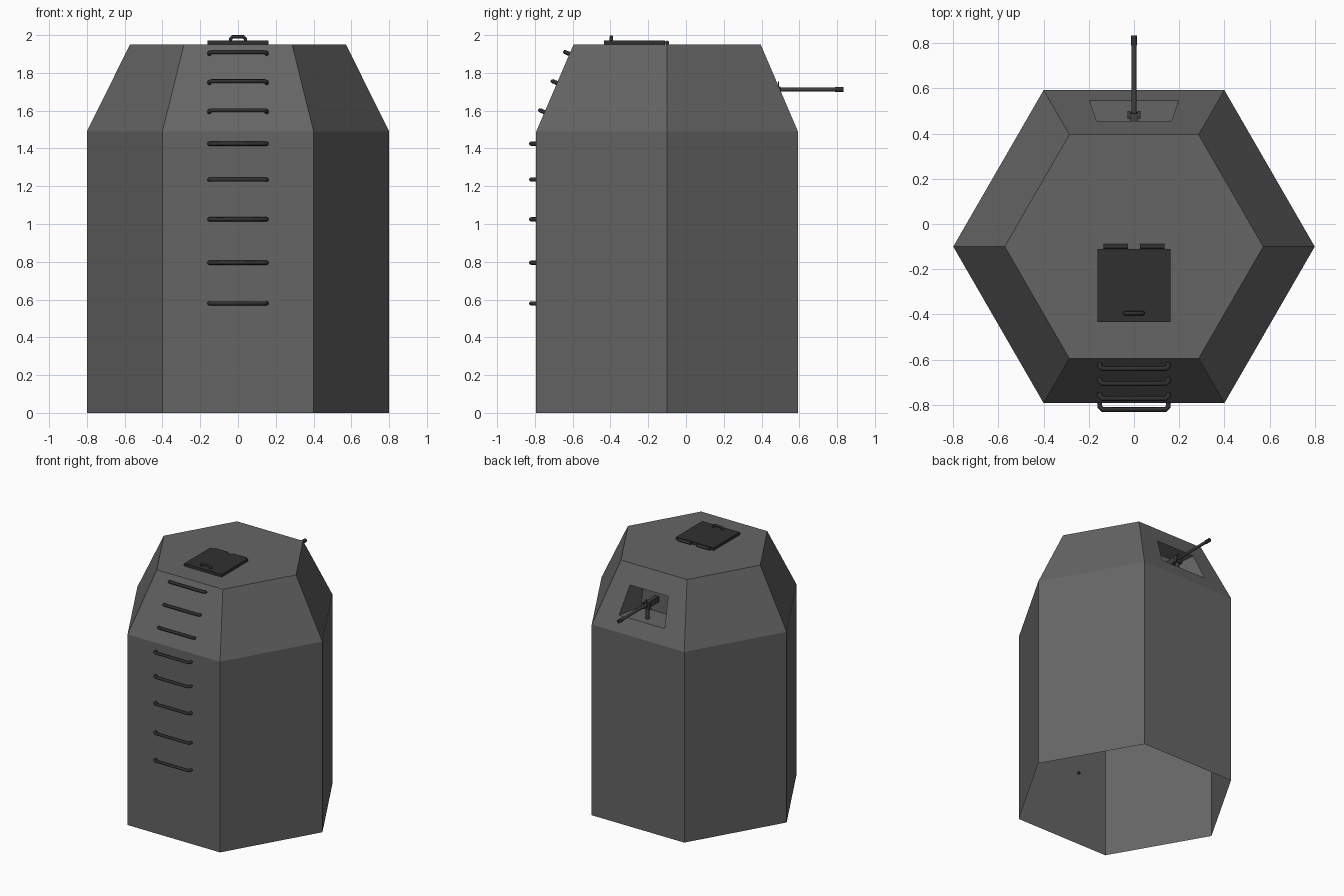
import bpy, bmesh, math
from mathutils import Vector, Matrix

if "Cube" in bpy.data.objects:
    bpy.data.objects.remove(bpy.data.objects["Cube"])


def material(name, v):
    m = bpy.data.materials.new(name)
    m.diffuse_color = (v, v, v, 1)
    m.use_nodes = True
    m.node_tree.nodes["Principled BSDF"].inputs["Base Color"].default_value = m.diffuse_color
    return m


CONCRETE = material("concrete grey", 0.13)
DARK = material("dark iron", 0.03)
GUN = material("gun metal", 0.05)


def add_mesh(name, bm, mat):
    me = bpy.data.meshes.new(name)
    bm.to_mesh(me)
    bm.free()
    me.materials.append(mat)
    ob = bpy.data.objects.new(name, me)
    bpy.context.collection.objects.link(ob)
    return ob


def box(name, lo, hi, mat):
    bm = bmesh.new()
    lo, hi = Vector(lo), Vector(hi)
    size = Matrix.Diagonal((*(hi - lo), 1))
    bmesh.ops.create_cube(bm, size=1, matrix=Matrix.Translation((lo + hi) / 2) @ size)
    return add_mesh(name, bm, mat)


def rod(name, a, b, r, mat, sides=12):
    a, b = Vector(a), Vector(b)
    d = b - a
    bm = bmesh.new()
    mtx = Matrix.Translation((a + b) / 2) @ d.to_track_quat('Z', 'Y').to_matrix().to_4x4()
    bmesh.ops.create_cone(bm, cap_ends=True, segments=sides, radius1=r, radius2=r,
                          depth=d.length, matrix=mtx)
    for f in bm.faces:
        f.smooth = len(f.verts) == 4
    return add_mesh(name, bm, mat)


def bracket(name, foot, out, half, reach, r, mat):
    """U-shaped bar with cut corners: two legs along 'out' joined by a bar along x."""
    foot, out = Vector(foot), Vector(out).normalized()
    c = 0.012
    pts = [(-half, -0.01), (-half, reach - c), (-half + c, reach),
           (half - c, reach), (half, reach - c), (half, -0.01)]
    cu = bpy.data.curves.new(name + "_path", 'CURVE')
    cu.dimensions = '3D'
    cu.bevel_depth = r
    cu.bevel_resolution = 2
    cu.use_fill_caps = True
    sp = cu.splines.new('POLY')
    sp.points.add(len(pts) - 1)
    for p, (x, d) in zip(sp.points, pts):
        p.co = (*(foot + Vector((x, 0, 0)) + out * d), 1)
    tmp = bpy.data.objects.new(name + "_path", cu)
    bpy.context.collection.objects.link(tmp)
    dg = bpy.context.evaluated_depsgraph_get()
    me = bpy.data.meshes.new_from_object(tmp.evaluated_get(dg))
    bpy.data.objects.remove(tmp)
    me.materials.clear()
    me.materials.append(mat)
    ob = bpy.data.objects.new(name, me)
    bpy.context.collection.objects.link(ob)


# Bunker shell: open-bottomed hexagon with a tapered cap
CY, ZS, ZT, RB, RT = -0.1, 1.49, 1.95, 0.8, 0.572
AP = math.cos(math.pi / 6)


def slope_y(z):
    """distance of a sloped face from the axis at height z"""
    return AP * (RB + (RT - RB) * (z - ZS) / (ZT - ZS))


bm = bmesh.new()


def ring(r, z):
    return [bm.verts.new((r * math.cos(k * math.pi / 3), CY + r * math.sin(k * math.pi / 3), z))
            for k in range(6)]


base, shoulder, roof = ring(RB, 0), ring(RB, ZS), ring(RT, ZT)
bm.faces.new(roof)
for k in range(6):
    j = (k + 1) % 6
    bm.faces.new((base[k], base[j], shoulder[j], shoulder[k]))
    if k != 1:
        bm.faces.new((shoulder[k], shoulder[j], roof[j], roof[k]))

# Gun port recessed into the back slope
Z0, Z1, YB = 1.60, 1.81, 0.34
outer = [shoulder[1], shoulder[2], roof[2], roof[1]]
port = [bm.verts.new((x, CY + slope_y(z), z))
        for x, z in ((0.197, Z0), (-0.197, Z0), (-0.165, Z1), (0.165, Z1))]
deep = [bm.verts.new((x, YB, z))
        for x, z in ((0.15, Z0), (-0.15, Z0), (-0.13, Z1 - 0.02), (0.13, Z1 - 0.02))]
for a, b in ((outer, port), (port, deep)):
    for k in range(4):
        j = (k + 1) % 4
        bm.faces.new((a[k], a[j], b[j], b[k]))
bm.faces.new(deep)
bmesh.ops.recalc_face_normals(bm, faces=bm.faces)
if max(bm.faces, key=lambda f: f.calc_center_median().z).normal.z < 0:
    bmesh.ops.reverse_faces(bm, faces=bm.faces)
add_mesh("bunker_shell", bm, CONCRETE)

# Ladder rungs: upright wall, then slope
for i, z in enumerate((0.58, 0.795, 1.025, 1.235, 1.425)):
    bracket(f"wall_rung_{i + 1}", (0, CY - AP * RB, z), (0, -1, 0), 0.152, 0.028, 0.011, DARK)
slope_normal = (0, -(ZT - ZS), AP * (RB - RT))
for i, z in enumerate((1.592, 1.746, 1.9)):
    bracket(f"slope_rung_{i + 1}", (0, CY - slope_y(z), z), slope_normal, 0.152, 0.026, 0.011, DARK)

# Roof hatch with hinges and handle
box("hatch", (-0.162, -0.433, 1.945), (0.162, -0.11, 1.971), DARK)
for s, n in ((-1, "left"), (1, "right")):
    rod(f"hatch_hinge_{n}", (s * 0.027, -0.1, 1.96), (s * 0.136, -0.1, 1.96), 0.011, DARK)
bracket("hatch_handle", (0, -0.395, 1.97), (0, 0, 1), 0.04, 0.021, 0.009, DARK)

# Machine gun on its mount
GZ = 1.712
rod("gun_barrel", (0, 0.46, GZ), (0, 0.80, GZ), 0.011, GUN)
rod("gun_muzzle", (0, 0.79, GZ), (0, 0.834, GZ), 0.014, DARK)
box("gun_receiver", (-0.017, 0.36, GZ - 0.025), (0.017, 0.49, GZ + 0.02), GUN)
box("gun_sight", (-0.004, 0.486, GZ), (0.004, 0.492, 1.755), GUN)
rod("mount_post", (0, 0.475, Z0), (0, 0.475, GZ - 0.02), 0.014, GUN)
for s, n in ((-1, "left"), (1, "right")):
    box(f"mount_cheek_{n}", (s * 0.022 - 0.006, 0.475, GZ - 0.03),
        (s * 0.022 + 0.006, 0.5, GZ + 0.015), GUN)
box("mount_yoke", (-0.028, 0.465, GZ - 0.035), (0.028, 0.495, GZ - 0.022), GUN)
